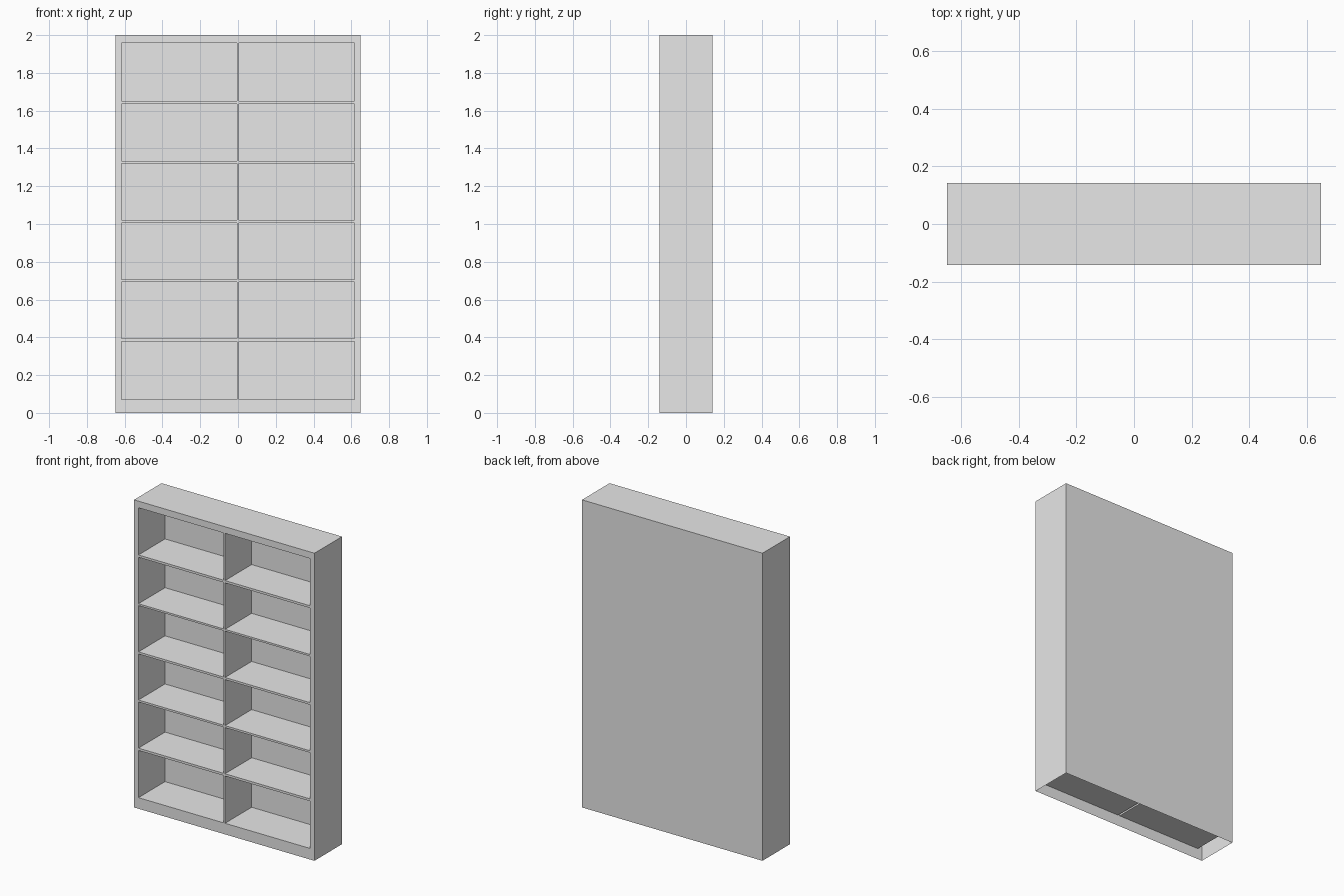
import bpy
import bmesh

cube = bpy.data.objects.get("Cube")
if cube:
    bpy.data.objects.remove(cube, do_unlink=True)

WIDTH, DEPTH, HEIGHT = 1.298, 0.283, 2.0
POCKET_DEPTH = 0.273

grey = bpy.data.materials.new("plain_grey")
grey.use_nodes = True
grey.diffuse_color = (0.8, 0.8, 0.8, 1)
grey.node_tree.nodes["Principled BSDF"].inputs["Base Color"].default_value = (0.8, 0.8, 0.8, 1)


def add_object(name, bm):
    mesh = bpy.data.meshes.new(name)
    bm.to_mesh(mesh)
    bm.free()
    mesh.materials.append(grey)
    obj = bpy.data.objects.new(name, mesh)
    bpy.context.collection.objects.link(obj)
    return obj


# Outer shell: top, sides and back, open at the front and underneath
bm = bmesh.new()
bmesh.ops.create_cube(bm, size=1)
bmesh.ops.scale(bm, vec=(WIDTH, DEPTH, HEIGHT), verts=bm.verts)
bmesh.ops.translate(bm, vec=(0, 0, HEIGHT / 2), verts=bm.verts)
bm.normal_update()
open_sides = [f for f in bm.faces if f.normal.y < -0.5 or f.normal.z < -0.5]
bmesh.ops.delete(bm, geom=open_sides, context='FACES')
add_object("bookcase_shell", bm)

# Front frame: a grid whose odd columns and rows are the compartments
xs = [-WIDTH / 2, -0.617, -0.006, 0.006, 0.617, WIDTH / 2]
shelves = [(0.072, 0.379), (0.394, 0.694), (0.707, 1.006),
           (1.02, 1.321), (1.333, 1.635), (1.65, 1.957)]
zs = [0] + [z for shelf in shelves for z in shelf] + [HEIGHT]

bm = bmesh.new()
grid = [[bm.verts.new((x, -DEPTH / 2, z)) for x in xs] for z in zs]
openings = []
for row in range(len(zs) - 1):
    for col in range(len(xs) - 1):
        face = bm.faces.new((grid[row][col], grid[row][col + 1],
                             grid[row + 1][col + 1], grid[row + 1][col]))
        if row % 2 and col % 2:
            openings.append(face)

# Push each compartment back into the case
pushed = bmesh.ops.extrude_discrete_faces(bm, faces=openings)["faces"]
for face in pushed:
    bmesh.ops.translate(bm, vec=(0, POCKET_DEPTH, 0), verts=face.verts)
bm.normal_update()
add_object("front_frame_and_compartments", bm)
